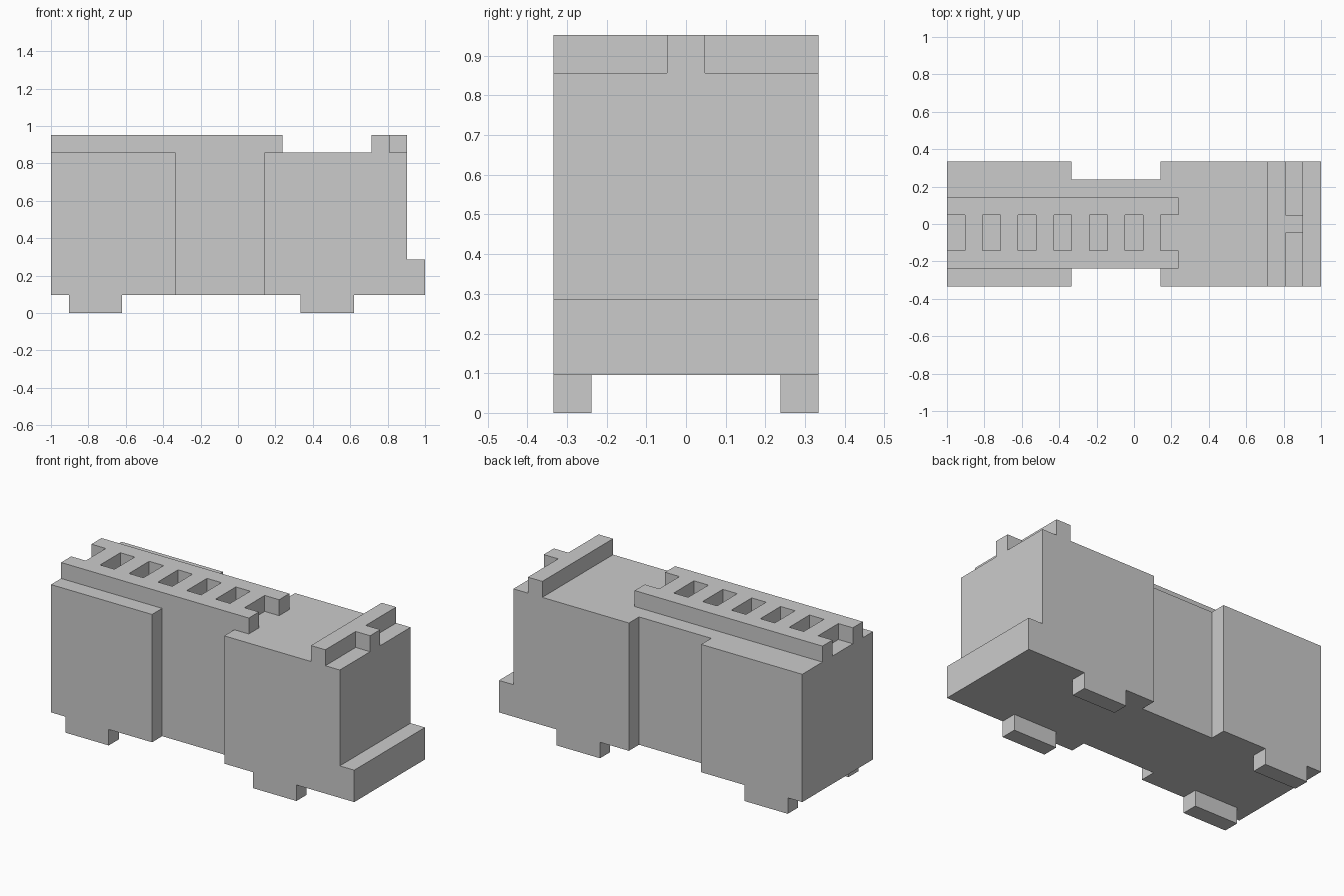
import bpy, bmesh, math
from itertools import product
from mathutils import Vector

if "Cube" in bpy.data.objects:
    bpy.data.objects.remove(bpy.data.objects["Cube"])

U = 2 / 21                         # one block of the model
ORIGIN = Vector((-10.5, -3.5, 0))  # centres the 21 x 7 x 10 block grid


def box(x0, x1, y0, y1, z0, z1):
    """Set of block cells filling a cuboid, in block units."""
    return set(product(range(x0, x1), range(y0, y1), range(z0, z1)))


def both_sides(cells):
    """Mirror cells from the front to the back."""
    return cells | {(x, 6 - y, z) for x, y, z in cells}


# Main hull with a shallow recess in each long side
hull = box(0, 20, 0, 7, 1, 9) - both_sides(box(7, 12, 0, 1, 1, 9))

# Top rail with evenly spaced slots, open at both ends
rail = box(0, 13, 1, 5, 9, 10)
for x in range(0, 13, 2):
    rail -= box(x, x + 1, 2, 4, 9, 10)

parts = {
    "main_hull": hull,
    "slotted_top_rail": rail,
    "end_step": box(20, 21, 0, 7, 1, 3),
    "rear_crossbar": box(18, 19, 0, 7, 9, 10),
    "crossbar_tooth": box(19, 20, 3, 4, 9, 10),
    "left_feet": both_sides(box(1, 4, 0, 1, 0, 1)),
    "right_feet": both_sides(box(14, 17, 0, 1, 0, 1)),
}
solid = set().union(*parts.values())


def build(name, cells):
    """Make the outer skin of a part, omitting faces hidden by other parts."""
    bm = bmesh.new()
    verts = {}

    def vert(p):
        key = tuple(round(c) for c in p)
        if key not in verts:
            verts[key] = bm.verts.new((Vector(key) + ORIGIN) * U)
        return verts[key]

    for cell in sorted(cells):
        for axis, side in product(range(3), (0, 1)):
            step = Vector((0, 0, 0))
            step[axis] = 2 * side - 1
            if tuple(int(c) for c in Vector(cell) + step) in solid:
                continue
            a, b, base = Vector((0, 0, 0)), Vector((0, 0, 0)), Vector(cell)
            a[(axis + 1) % 3] = b[(axis + 2) % 3] = 1
            base[axis] += side
            loop = [base, base + a, base + a + b, base + b]
            bm.faces.new([vert(p) for p in (loop if side else loop[::-1])])

    # Merge flat areas into large clean faces
    bmesh.ops.dissolve_limit(bm, angle_limit=math.radians(1),
                             verts=bm.verts[:], edges=bm.edges[:])
    mesh = bpy.data.meshes.new(name)
    bm.to_mesh(mesh)
    bm.free()
    bpy.context.collection.objects.link(bpy.data.objects.new(name, mesh))


for part_name, part_cells in parts.items():
    build(part_name, part_cells)
